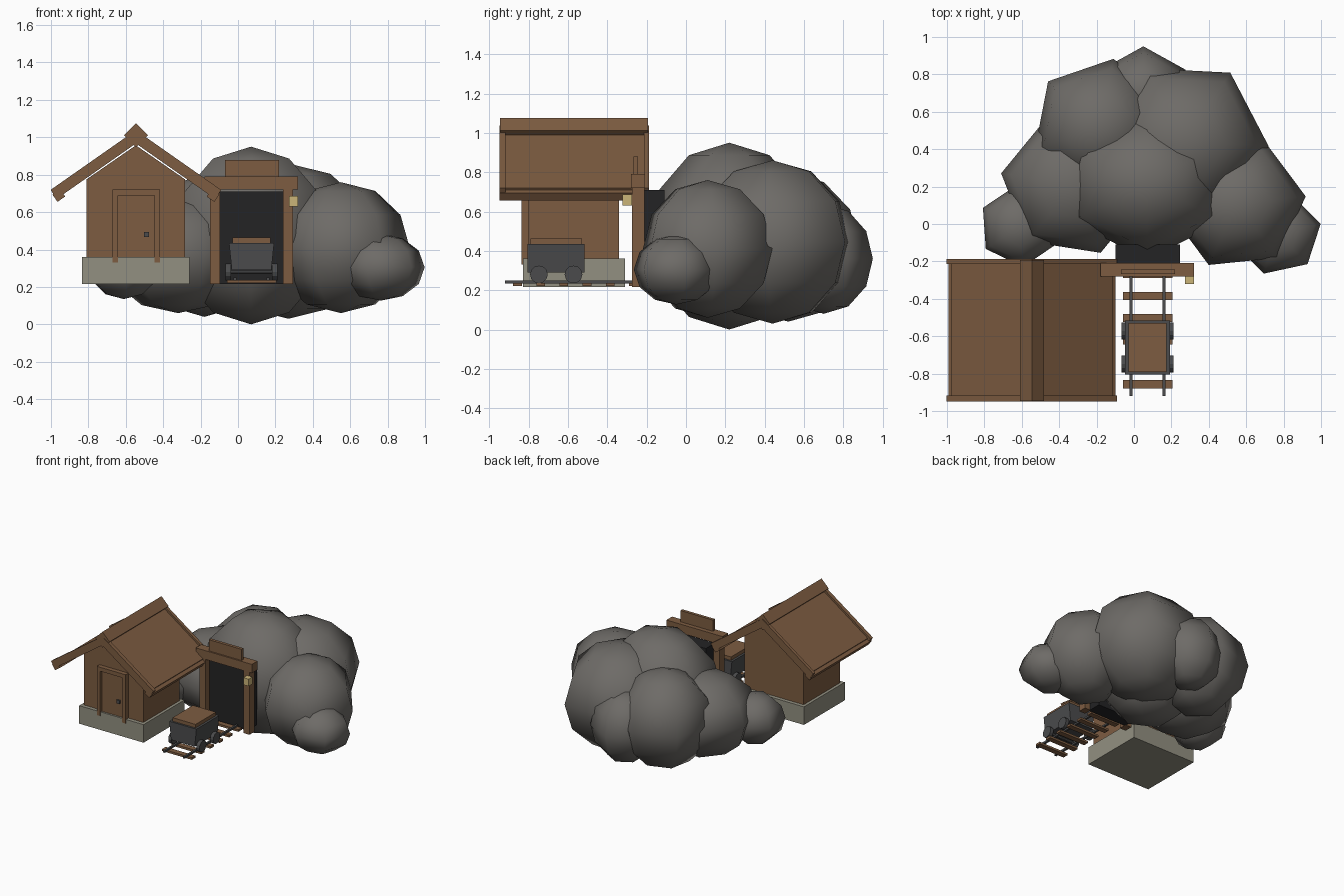
import bpy, bmesh, math
from mathutils import Matrix, Vector

if "Cube" in bpy.data.objects:
    bpy.data.objects.remove(bpy.data.objects["Cube"])


def material(name, r, g, b):
    m = bpy.data.materials.new(name)
    m.diffuse_color = (r, g, b, 1)
    m.use_nodes = True
    m.node_tree.nodes["Principled BSDF"].inputs["Base Color"].default_value = m.diffuse_color
    return m


WOOD = material("brown wood", 0.205, 0.107, 0.053)
ROCK = material("grey rock", 0.155, 0.147, 0.136)
STONE = material("pale stone", 0.29, 0.28, 0.22)
BLACK = material("tunnel black", 0.017, 0.017, 0.018)
IRON = material("dark iron", 0.07, 0.071, 0.073)
LAMP = material("lamp yellow", 0.6, 0.46, 0.19)


def finish(name, bm, mat):
    bmesh.ops.recalc_face_normals(bm, faces=bm.faces)
    mesh = bpy.data.meshes.new(name)
    bm.to_mesh(mesh)
    bm.free()
    mesh.materials.append(mat)
    ob = bpy.data.objects.new(name, mesh)
    bpy.context.collection.objects.link(ob)
    return ob


def box(name, x, y, z, mat, tilt=0.0):
    """Box from (min, max) ranges, tilted about its own y axis."""
    size = Vector((x[1] - x[0], y[1] - y[0], z[1] - z[0]))
    mid = Vector((x[0] + x[1], y[0] + y[1], z[0] + z[1])) / 2
    bm = bmesh.new()
    bmesh.ops.create_cube(bm, size=1, matrix=Matrix.Translation(mid)
                          @ Matrix.Rotation(tilt, 4, 'Y') @ Matrix.Diagonal((*size, 1)))
    return finish(name, bm, mat)


def prism(name, profile, y0, y1, mat):
    """Extrude an x-z outline along y."""
    bm = bmesh.new()
    face = bm.faces.new([bm.verts.new((x, y0, z)) for x, z in profile])
    out = bmesh.ops.extrude_face_region(bm, geom=[face])
    moved = [v for v in out["geom"] if isinstance(v, bmesh.types.BMVert)]
    bmesh.ops.translate(bm, verts=moved, vec=(0, y1 - y0, 0))
    return finish(name, bm, mat)


def boulder(name, centre, radii, phase):
    """Coarse smooth ball with one corner turned to the given angle."""
    bm = bmesh.new()
    bmesh.ops.create_uvsphere(bm, u_segments=6, v_segments=6, radius=1)
    bm.verts.ensure_lookup_table()
    side = max(bm.verts, key=lambda v: v.co.x ** 2 + v.co.y ** 2)
    turn = math.radians(phase) - math.atan2(side.co.y, side.co.x)
    bmesh.ops.transform(bm, verts=bm.verts, matrix=Matrix.Translation(centre)
                        @ Matrix.Diagonal((*radii, 1)) @ Matrix.Rotation(turn, 4, 'Z'))
    for f in bm.faces:
        f.smooth = True
    return finish(name, bm, ROCK)


def cylinder(name, centre, radius, depth, mat, sides=12):
    """Cylinder lying along x."""
    bm = bmesh.new()
    bmesh.ops.create_cone(bm, cap_ends=True, segments=sides, radius1=radius, radius2=radius,
                          depth=depth, matrix=Matrix.Translation(centre)
                          @ Matrix.Rotation(math.pi / 2, 4, 'Y'))
    return finish(name, bm, mat)


# Rocky hill
boulder("hill_main", (0.07, 0.22, 0.475), (0.47, 0.41, 0.475), 90)
boulder("hill_right", (0.55, 0.11, 0.41), (0.37, 0.36, 0.35), 66)
boulder("hill_far_right", (0.764, -0.05, 0.305), (0.24, 0.225, 0.178), 13)
boulder("hill_back_right", (0.27, 0.44, 0.445), (0.45, 0.44, 0.415), 57)
boulder("hill_back_left", (-0.18, 0.52, 0.42), (0.37, 0.37, 0.38), 139)
boulder("hill_left", (-0.32, 0.21, 0.38), (0.395, 0.39, 0.32), 171)
boulder("hill_far_left", (-0.61, -0.01, 0.33), (0.22, 0.22, 0.195), 154)
boulder("hill_back", (0.05, 0.70, 0.36), (0.26, 0.25, 0.28), 90)

# Mine entrance
box("tunnel", (-0.10, 0.245), (-0.225, -0.11), (0.216, 0.71), BLACK)
box("left_entrance_post", (-0.15, -0.095), (-0.275, -0.21), (0.215, 0.73), WOOD)
box("right_entrance_post", (0.24, 0.295), (-0.275, -0.21), (0.215, 0.73), WOOD)
box("entrance_lintel", (-0.18, 0.32), (-0.28, -0.208), (0.72, 0.79), WOOD)
box("sign_board", (-0.07, 0.22), (-0.268, -0.243), (0.785, 0.88), WOOD)
box("lantern", (0.273, 0.32), (-0.322, -0.275), (0.63, 0.687), LAMP)

# Track
for i in range(6):
    y = -0.857 + i * 0.118
    box("sleeper", (-0.06, 0.205), (y - 0.022, y + 0.022), (0.22, 0.237), WOOD)
for x in (-0.016, 0.161):
    box("rail", (x - 0.008, x + 0.008), (-0.92, -0.24), (0.235, 0.25), IRON)

# Mine cart
prism("cart_body", [(-0.033, 0.29), (0.178, 0.29), (0.193, 0.435), (-0.048, 0.435)],
      -0.805, -0.515, IRON)
box("cart_load", (-0.03, 0.175), (-0.79, -0.53), (0.43, 0.463), WOOD)
for y in (-0.748, -0.572):
    cylinder("axle", (0.0725, y, 0.28), 0.012, 0.25, IRON, 8)
    for x in (-0.052, 0.197):
        cylinder("cart_wheel", (x, y, 0.28), 0.045, 0.028, IRON)

# Hut walls
CX = -0.546
box("hut_foundation", (-0.833, -0.26), (-0.83, -0.31), (0.215, 0.36), STONE)
prism("hut_walls", [(-0.81, 0.35), (-0.283, 0.35), (-0.283, 0.775), (CX, 0.957),
                    (-0.81, 0.775)], -0.80, -0.34, WOOD)

# Door with frame and handle
box("door", (-0.645, -0.44), (-0.815, -0.79), (0.35, 0.69), WOOD)
box("left_door_post", (-0.672, -0.642), (-0.836, -0.79), (0.33, 0.70), WOOD)
box("right_door_post", (-0.446, -0.416), (-0.836, -0.79), (0.33, 0.70), WOOD)
box("door_header", (-0.672, -0.416), (-0.836, -0.79), (0.69, 0.722), WOOD)
box("door_handle", (-0.503, -0.475), (-0.83, -0.81), (0.467, 0.494), IRON)


# Roof, one slope per side
def slope(name, reach, low, high, y0, y1, s):
    t = 0.70
    shift = (high - low) * 0.45
    pts = [(0, low), (reach - shift, low - t * (reach - shift)),
           (reach, high - t * reach), (0, high)]
    prism(name, [(CX + s * x, z) for x, z in pts], y0, y1, WOOD)


for s in (-1, 1):
    slope("roof_panel", 0.43, 0.973, 1.02, -0.925, -0.205, s)
    slope("front_bargeboard", 0.456, 0.967, 1.038, -0.948, -0.917, s)
    slope("back_bargeboard", 0.456, 0.967, 1.038, -0.213, -0.187, s)
    x = CX + s * 0.412
    box("eave_beam", (x - 0.025, x + 0.025), (-0.948, -0.19), (0.665, 0.712), WOOD,
        s * math.radians(35))
box("ridge_cap", (CX - 0.045, CX + 0.045), (-0.945, -0.193), (0.966, 1.056), WOOD,
    math.radians(45))
